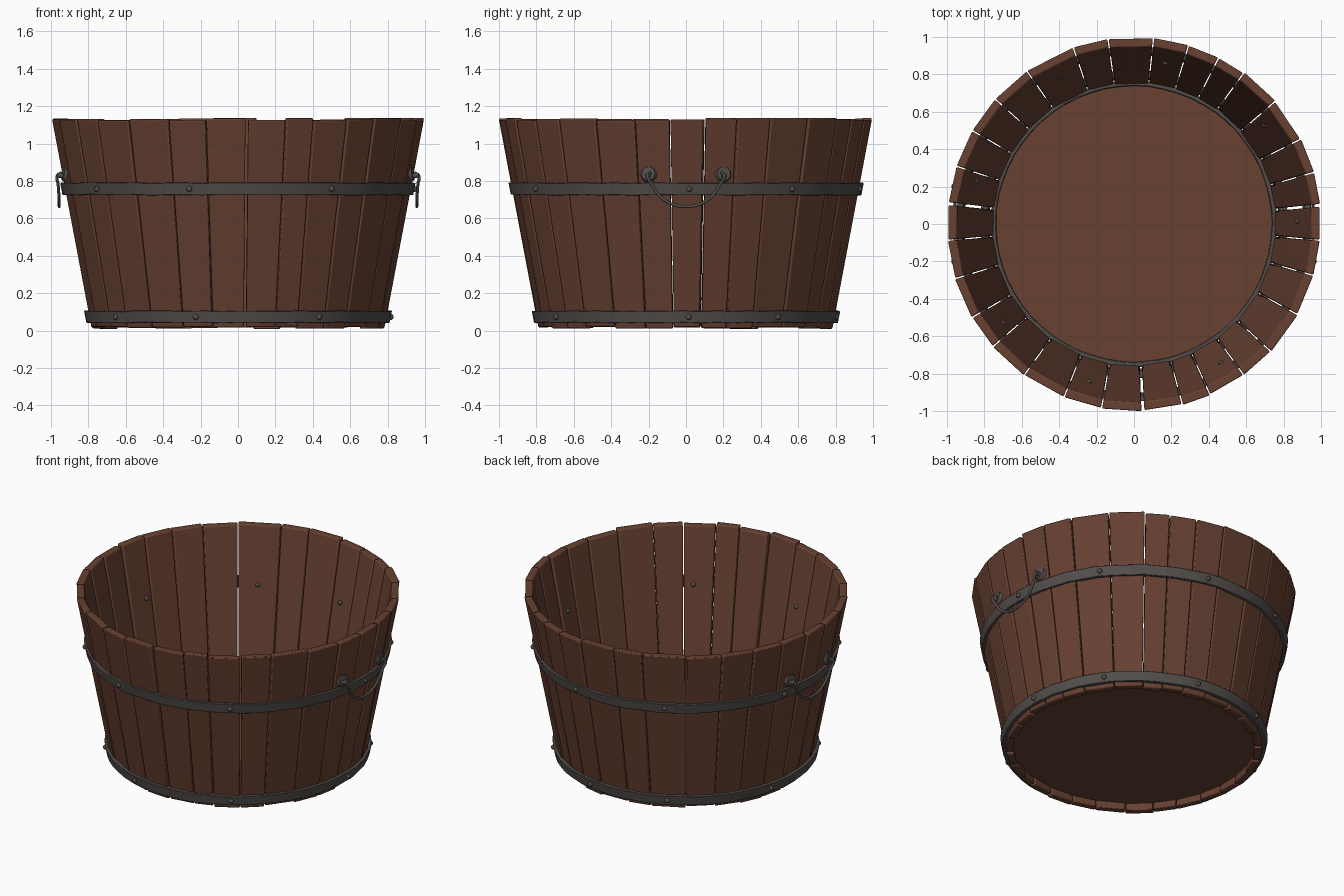
import bpy, bmesh, math, random
from mathutils import Vector, Matrix

random.seed(4)
cube = bpy.data.objects.get("Cube")
if cube:
    bpy.data.objects.remove(cube, do_unlink=True)


def material(name, rgb):
    m = bpy.data.materials.new(name)
    m.use_nodes = True
    m.diffuse_color = (*rgb, 1)
    bsdf = m.node_tree.nodes["Principled BSDF"]
    bsdf.inputs["Base Color"].default_value = (*rgb, 1)
    bsdf.inputs["Roughness"].default_value = 0.8
    return m


WOOD = material("brown wood", (0.135, 0.052, 0.031))
IRON = material("dark iron", (0.083, 0.075, 0.069))


def finish(name, bm, mat, bevel=0.0, smooth=40):
    bmesh.ops.recalc_face_normals(bm, faces=bm.faces)
    mesh = bpy.data.meshes.new(name)
    bm.to_mesh(mesh)
    bm.free()
    obj = bpy.data.objects.new(name, mesh)
    bpy.context.collection.objects.link(obj)
    mesh.materials.append(mat)
    if bevel:
        mod = obj.modifiers.new("soft edges", 'BEVEL')
        mod.width, mod.segments = bevel, 2
    bpy.ops.object.select_all(action='DESELECT')
    obj.select_set(True)
    bpy.context.view_layer.objects.active = obj
    bpy.ops.object.shade_smooth_by_angle(angle=math.radians(smooth))
    return obj


def polar(r, angle, z):
    return Vector((r * math.cos(angle), r * math.sin(angle), z))


def wall(z):
    """Outer radius of the tub at a height."""
    return 0.788 + 0.19 * (z - 0.01)


# Staves: tapered boards of uneven width standing in a ring
SEAMS = [-5, -16, -29, -43, -54, -66, -75, -87, -100, -112, -126, -139, -150, -163, -175,
         -186, -198, -210, -222, -235, -251, -262, -276, -287, -297, -306, -319, -333, -344, -354]
THICK = 0.047
bm = bmesh.new()
for i, start in enumerate(SEAMS):
    end = SEAMS[i + 1] if i + 1 < len(SEAMS) else SEAMS[0] - 360
    gap = 0.7 if start in (-87, -354, -186) else 0.2
    a, b = math.radians(start - gap), math.radians(end + 0.2)
    low, high = random.uniform(0.008, 0.022), random.uniform(1.123, 1.138)
    shift = random.uniform(-0.004, 0.002)
    rings = []
    for z in (low, high):
        r = wall(z) + shift
        rings.append([bm.verts.new(p) for p in (
            polar(r, a, z), polar(r, b, z), polar(r - THICK, b, z), polar(r - THICK, a, z))])
    bottom, top = rings
    bm.faces.new(bottom)
    bm.faces.new(top)
    for k in range(4):
        n = (k + 1) % 4
        bm.faces.new((bottom[k], bottom[n], top[n], top[k]))
finish("staves", bm, WOOD, bevel=0.007)

# Floor board, set a little above the stave ends
bm = bmesh.new()
bmesh.ops.create_cone(bm, cap_ends=True, segments=48, radius1=0.755, radius2=0.755,
                      depth=0.02, matrix=Matrix.Translation((0, 0, 0.078)))
finish("floor", bm, WOOD)


# Hoops: flat bands that follow the slope, slightly hand-beaten
def hoop(name, z0, z1, inner, outer, wobble=0.003, segments=60):
    bm = bmesh.new()
    loops = []
    for i in range(segments):
        a = math.tau * i / segments
        dz, dr = random.uniform(-wobble, wobble), random.uniform(-wobble, wobble) / 2
        corners = ((inner, z0), (outer, z0), (outer, z1), (inner, z1))
        loops.append([bm.verts.new(polar(wall(z) + off + dr, a, z + dz)) for off, z in corners])
    for i, loop in enumerate(loops):
        after = loops[(i + 1) % segments]
        for k in range(4):
            n = (k + 1) % 4
            bm.faces.new((loop[k], loop[n], after[n], after[k]))
    return finish(name, bm, IRON, bevel=0.003)


hoop("upper_hoop", 0.725, 0.79, -0.02, 0.014)
hoop("lower_hoop", 0.042, 0.105, -0.02, 0.018)
hoop("floor_ring", 0.075, 0.105, -0.066, -0.04)

# Rivets through both hoops; the upper ones also show on the inside
RIVETS = [1, 37, 79, 117, 165, 217, 254, 302]
bm = bmesh.new()
for deg in RIVETS:
    a = math.radians(deg)
    for z, off in ((0.757, 0.016), (0.073, 0.02), (0.757, -THICK - 0.006)):
        place = Matrix.Translation(polar(wall(z) + off, a, z)) @ Matrix.Rotation(a, 4, 'Z')
        bmesh.ops.create_icosphere(bm, subdivisions=2, radius=0.016,
                                   matrix=place @ Matrix.Diagonal((0.8, 1, 1, 1)))
finish("rivets", bm, IRON)


# Handles: round plates with a knob, and a hanging bail between them
def tube(name, points, radius):
    curve = bpy.data.curves.new(name, 'CURVE')
    curve.dimensions = '3D'
    curve.bevel_depth, curve.bevel_resolution = radius, 2
    curve.resolution_u, curve.use_fill_caps = 6, True
    spline = curve.splines.new('BEZIER')
    spline.bezier_points.add(len(points) - 1)
    for bp, co in zip(spline.bezier_points, points):
        bp.co = co
        bp.handle_left_type = bp.handle_right_type = 'AUTO'
    curve.materials.append(IRON)
    obj = bpy.data.objects.new(name, curve)
    bpy.context.collection.objects.link(obj)
    bpy.ops.object.select_all(action='DESELECT')
    obj.select_set(True)
    bpy.context.view_layer.objects.active = obj
    bpy.ops.object.convert(target='MESH')
    bpy.ops.object.shade_smooth()


for side, s in (("left", 1), ("right", -1)):
    bm = bmesh.new()
    for e in (-1, 1):
        a = math.atan2(e * 0.2, s * 0.925)
        z = 0.838
        turn = Matrix.Rotation(a, 4, 'Z') @ Matrix.Rotation(math.radians(80), 4, 'Y')
        bmesh.ops.create_cone(bm, cap_ends=True, segments=16, radius1=0.045, radius2=0.036,
                              depth=0.018, matrix=Matrix.Translation(polar(wall(z) + 0.003, a, z)) @ turn)
        bmesh.ops.create_cone(bm, cap_ends=True, segments=10, radius1=0.016, radius2=0.012,
                              depth=0.05, matrix=Matrix.Translation(polar(wall(z) + 0.02, a, z - 0.01)) @ turn)
    finish(side + "_handle_plates", bm, IRON)
    half = [(0.945, 0.19, 0.845), (0.967, 0.205, 0.825), (0.962, 0.185, 0.785),
            (0.957, 0.13, 0.71), (0.956, 0.07, 0.675)]
    path = [(s * x, -y, z) for x, y, z in half] + [(s * 0.956, 0, 0.664)]
    path += [(s * x, y, z) for x, y, z in reversed(half)]
    tube(side + "_handle", path, 0.0085)
